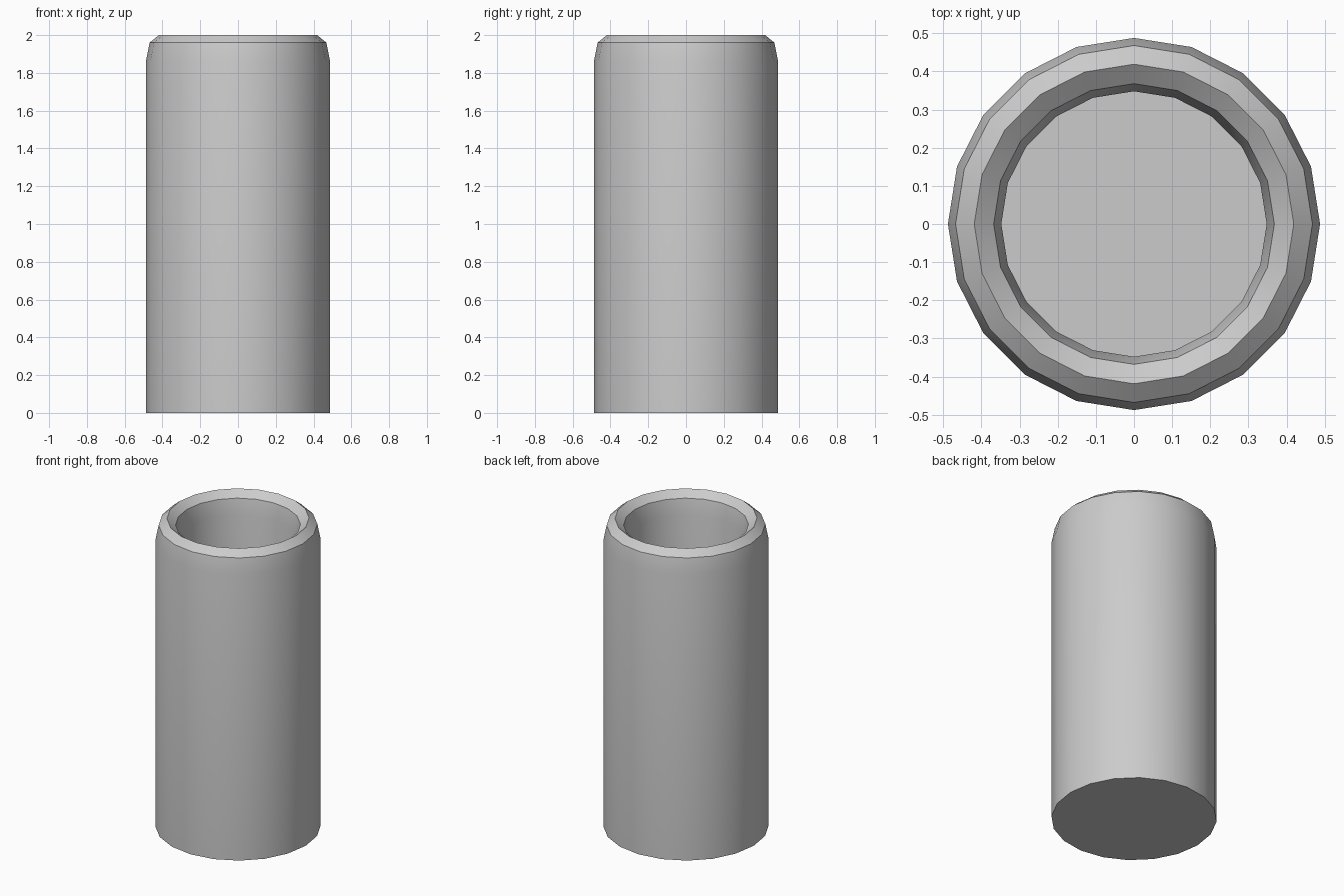
import bpy, bmesh, math

if "Cube" in bpy.data.objects:
    bpy.data.objects.remove(bpy.data.objects["Cube"])

SIDES = 20
# Profile (radius, z): outer wall, rounded rim, inner wall, cavity floor
PROFILE = [(0.488, 0.0), (0.488, 1.86), (0.468, 1.96), (0.419, 2.0),
           (0.368, 1.96), (0.348, 1.86), (0.348, 0.14)]

bm = bmesh.new()
rings = [[bm.verts.new((r * math.cos(2 * math.pi * i / SIDES),
                        r * math.sin(2 * math.pi * i / SIDES), z))
          for i in range(SIDES)] for r, z in PROFILE]

# Side bands
for a, b in zip(rings, rings[1:]):
    for i in range(SIDES):
        j = (i + 1) % SIDES
        bm.faces.new((a[i], a[j], b[j], b[i]))

# Closed base and cavity floor
bm.faces.new(rings[0][::-1])
bm.faces.new(rings[-1])
bmesh.ops.recalc_face_normals(bm, faces=bm.faces)

mesh = bpy.data.meshes.new("cup_body")
bm.to_mesh(mesh)
bm.free()
cup = bpy.data.objects.new("cup_body", mesh)
bpy.context.collection.objects.link(cup)

# Smooth walls with crisp rim and base edges
bpy.context.view_layer.objects.active = cup
cup.select_set(True)
bpy.ops.object.shade_smooth_by_angle(angle=math.radians(30))
